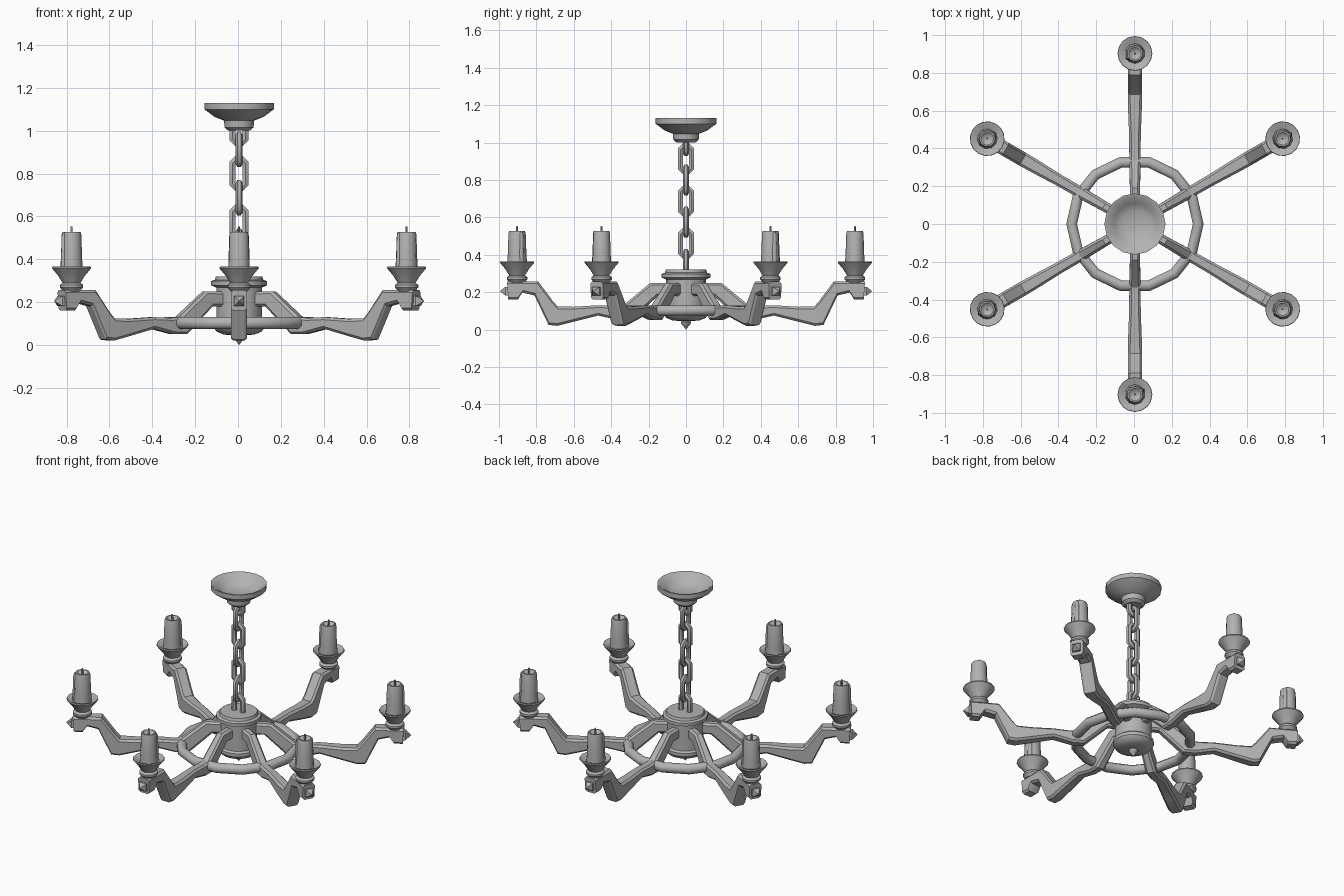
import bpy, bmesh, math
from mathutils import Matrix, Vector

cube = bpy.data.objects.get("Cube")
if cube:
    bpy.data.objects.remove(cube, do_unlink=True)

metal = bpy.data.materials.new("mid_grey")
metal.use_nodes = True
GREY = (0.45, 0.45, 0.45, 1)
metal.diffuse_color = GREY
metal.node_tree.nodes["Principled BSDF"].inputs["Base Color"].default_value = GREY
CENTRE = Matrix.Translation((0.005, 0, 0))


def finish(name, bm, matrix=Matrix(), angle=35):
    bmesh.ops.recalc_face_normals(bm, faces=bm.faces)
    mesh = bpy.data.meshes.new(name)
    bm.to_mesh(mesh)
    bm.free()
    mesh.materials.append(metal)
    obj = bpy.data.objects.new(name, mesh)
    bpy.context.collection.objects.link(obj)
    mesh.transform(CENTRE @ matrix)
    bpy.ops.object.select_all(action="DESELECT")
    obj.select_set(True)
    bpy.context.view_layer.objects.active = obj
    bpy.ops.object.shade_smooth_by_angle(angle=math.radians(angle))
    return obj


def loft(bm, rings, closed=False):
    """Join rings of points; cap the ends unless the loop closes."""
    loops = [[bm.verts.new(p) for p in ring] for ring in rings]
    n = len(loops[0])
    pairs = list(zip(loops, loops[1:]))
    if closed:
        pairs.append((loops[-1], loops[0]))
    else:
        bm.faces.new(loops[0])
        bm.faces.new(loops[-1])
    for a, b in pairs:
        for i in range(n):
            j = (i + 1) % n
            bm.faces.new((a[i], a[j], b[j], b[i]))


def turned(name, profile, sides, matrix=Matrix(), angle=35):
    """Lathe a (radius, height) profile around z."""
    bm = bmesh.new()
    steps = [2 * math.pi * i / sides for i in range(sides)]
    loft(bm, [[(max(r, 0.0005) * math.cos(a), max(r, 0.0005) * math.sin(a), z)
               for a in steps] for r, z in profile])
    return finish(name, bm, matrix, angle)


def closed_tube(name, path, radius, sides, matrix=Matrix()):
    """Sweep a round section along a flat closed path in the xy plane."""
    bm = bmesh.new()
    rings = []
    for i, p in enumerate(path):
        p = Vector(p)
        before = (p - Vector(path[i - 1])).normalized()
        after = (Vector(path[(i + 1) % len(path)]) - p).normalized()
        tangent = (before + after).normalized()
        side = Vector((tangent.y, -tangent.x, 0)) / max(tangent.dot(after), 0.5)
        ring = []
        for k in range(sides):
            a = 2 * math.pi * (k + 0.5) / sides
            ring.append(p + side * radius * math.cos(a) + Vector((0, 0, radius * math.sin(a))))
        rings.append(ring)
    loft(bm, rings, closed=True)
    return finish(name, bm, matrix, 50)


# Ceiling canopy: open dish on a short collar
turned("ceiling_canopy", [(0, 1.0), (0.05, 1.0), (0.068, 1.015), (0.07, 1.047), (0.115, 1.065),
                          (0.162, 1.1), (0.162, 1.13), (0.15, 1.128), (0.11, 1.09),
                          (0.074, 1.07), (0, 1.07)], 16)

# Central hub and bottom finial
turned("hub", [(0, 0.045), (0.07, 0.048), (0.105, 0.062), (0.118, 0.08), (0.118, 0.1),
               (0.106, 0.11), (0.106, 0.268), (0.13, 0.278), (0.13, 0.298),
               (0.113, 0.304), (0.108, 0.32), (0, 0.32)], 20)
turned("hub_finial", [(0.02, 0.05), (0.028, 0.04), (0.026, 0.032), (0.012, 0.016), (0, 0)], 8)

# Support ring under the arms
SIDES = 14
closed_tube("support_ring",
            [(0.335 * math.cos(2 * math.pi * i / SIDES), 0.335 * math.sin(2 * math.pi * i / SIDES), 0)
             for i in range(SIDES)], 0.03, 8, Matrix.Translation((0, 0, 0.102)))


# Chain of alternating eight-sided links
def link(name, z, length, turn):
    w, h, c = 0.03, length / 2 - 0.016, 0.02
    path = [(w, h - c, 0), (w - c, h, 0), (c - w, h, 0), (-w, h - c, 0),
            (-w, c - h, 0), (c - w, -h, 0), (w - c, -h, 0), (w, c - h, 0)]
    matrix = (Matrix.Translation((0, 0, z)) @ Matrix.Rotation(turn, 4, "Z")
              @ Matrix.Rotation(math.pi / 2, 4, "X"))
    closed_tube(name, path, 0.016, 6, matrix)


link("chain_hook", 0.995, 0.14, 0)
for i in range(6):
    link(f"chain_link_{i + 1}", 0.913 - 0.113 * i, 0.17, math.pi / 2 * ((i + 1) % 2))

# Arm stations: top (radius, z), bottom (radius, z), half width
ARM = [(0.08, 0.25, 0.08, 0.18, 0.026), (0.19, 0.25, 0.15, 0.18, 0.026),
       (0.335, 0.13, 0.29, 0.05, 0.03), (0.38, 0.126, 0.36, 0.05, 0.03),
       (0.47, 0.13, 0.47, 0.075, 0.031), (0.6, 0.122, 0.6, 0.042, 0.036),
       (0.685, 0.123, 0.69, 0.02, 0.038), (0.71, 0.15, 0.735, 0.025, 0.038),
       (0.79, 0.257, 0.81, 0.182, 0.038), (0.86, 0.257, 0.875, 0.198, 0.038),
       (0.88, 0.257, 0.9, 0.16, 0.038), (0.957, 0.257, 0.95, 0.16, 0.038)]


def arm(name, matrix):
    bm = bmesh.new()
    rings = []
    for tr, tz, br, bz, w in ARM:
        top, bottom = Vector((tr, 0, tz)), Vector((br, 0, bz))
        chamfer = 0.012
        f = chamfer / (top - bottom).length
        ring = []
        for side, t in ((1, 0), (1, f), (1, 1 - f), (1, 1), (-1, 1), (-1, 1 - f), (-1, f), (-1, 0)):
            half = w - chamfer if t in (0, 1) else w
            ring.append(bottom.lerp(top, t) + Vector((0, side * half, 0)))
        rings.append(ring)
    loft(bm, rings)
    finish(name, bm, matrix, 30)


# Square stud with a pyramid point at each arm end
def stud(name, matrix):
    bm = bmesh.new()
    rings = []
    for r, s in ((0.945, 0.024), (0.965, 0.024), (0.995, 0.001)):
        rings.append([(r, s * a, 0.205 + s * b) for a, b in ((-1, -1), (1, -1), (1, 1), (-1, 1))])
    loft(bm, rings)
    finish(name, bm, matrix, 20)


for i in range(6):
    around = Matrix.Rotation(math.radians(30 + 60 * i), 4, "Z")
    seat = around @ Matrix.Translation((0.903, 0, 0))
    n = i + 1
    arm(f"arm_{n}", around)
    stud(f"arm_stud_{n}", around)
    # Drip dish on a turned neck
    turned(f"candle_dish_{n}", [(0.04, 0.25), (0.046, 0.258), (0.055, 0.268), (0.055, 0.28),
                                (0.042, 0.29), (0.05, 0.302), (0.062, 0.322), (0.092, 0.358),
                                (0.09, 0.365), (0.075, 0.362), (0.05, 0.345), (0, 0.345)], 16, seat)
    turned(f"candle_{n}", [(0.054, 0.34), (0.05, 0.4), (0.046, 0.515), (0.042, 0.528),
                           (0.034, 0.528), (0.02, 0.515), (0, 0.513)], 10, seat, 40)
    turned(f"wick_{n}", [(0.006, 0.5), (0.005, 0.552), (0, 0.553)], 5, seat)
    # Wax run down one side
    run = seat @ Matrix.Rotation(2.1 * i, 4, "Z") @ Matrix.Translation((0.042, 0, 0))
    turned(f"wax_run_{n}", [(0.016, 0.345), (0.014, 0.43), (0.011, 0.51), (0.004, 0.526)], 6, run, 60)
